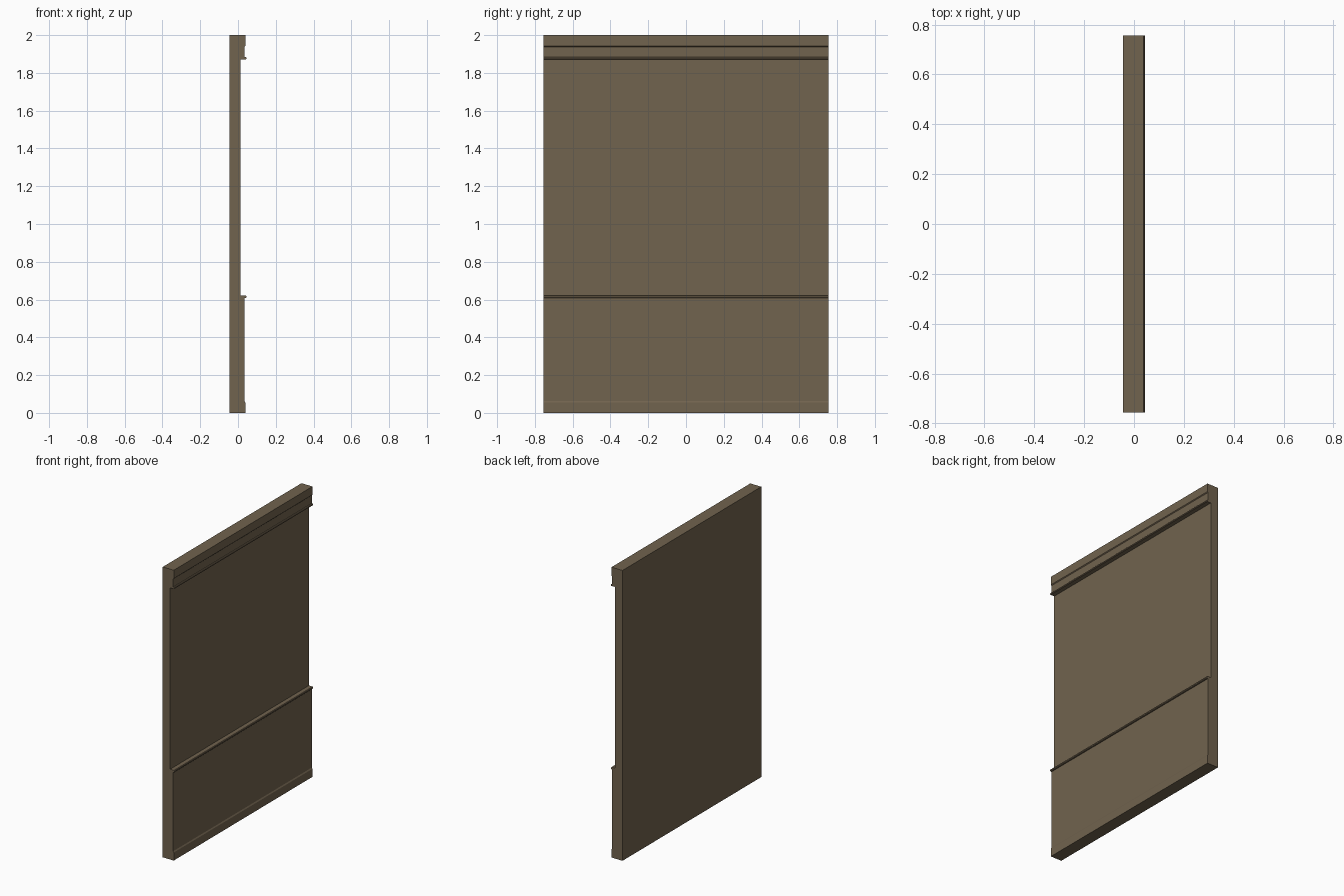
import bpy, bmesh

if "Cube" in bpy.data.objects:
    bpy.data.objects.remove(bpy.data.objects["Cube"])

HALF = 0.755  # half length of the wall along y

mat = bpy.data.materials.new("warm_brown_paint")
mat.diffuse_color = (0.165, 0.125, 0.077, 1)
mat.use_nodes = True
mat.node_tree.nodes["Principled BSDF"].inputs["Base Color"].default_value = mat.diffuse_color


def extrude_profile(name, pts):
    """Sweep an (x, z) cross-section along the full wall length."""
    bm = bmesh.new()
    face = bm.faces.new([bm.verts.new((x, -HALF, z)) for x, z in pts])
    ext = bmesh.ops.extrude_face_region(bm, geom=[face])
    verts = [v for v in ext["geom"] if isinstance(v, bmesh.types.BMVert)]
    bmesh.ops.translate(bm, verts=verts, vec=(0, 2 * HALF, 0))
    bmesh.ops.recalc_face_normals(bm, faces=bm.faces)
    me = bpy.data.meshes.new(name)
    bm.to_mesh(me)
    bm.free()
    ob = bpy.data.objects.new(name, me)
    me.materials.append(mat)
    bpy.context.collection.objects.link(ob)


BACK, WALL, PANEL, TRIM, NOSE = -0.045, 0.012, 0.034, 0.039, 0.044


def nosing(z0, z1):
    """Slim moulding with a chamfered nose."""
    c = (z1 - z0) * 0.25
    return [(WALL, z0), (NOSE - c, z0), (NOSE, z0 + c),
            (NOSE, z1 - c), (NOSE - c, z1), (WALL, z1)]


# Wall core
extrude_profile("wall", [(BACK, 0), (WALL, 0), (WALL, 2), (BACK, 2)])
# Wainscot with baseboard
extrude_profile("wainscot", [(WALL, 0), (TRIM, 0), (TRIM, 0.055),
                             (PANEL, 0.063), (PANEL, 0.607), (WALL, 0.607)])
# Chair rail above the wainscot
extrude_profile("chair_rail", nosing(0.607, 0.622))
# Frieze and crown at the top
extrude_profile("crown", [(WALL, 1.883), (PANEL, 1.883), (PANEL, 1.938),
                          (TRIM, 1.943), (TRIM, 2), (WALL, 2)])
extrude_profile("picture_rail", nosing(1.871, 1.883))
